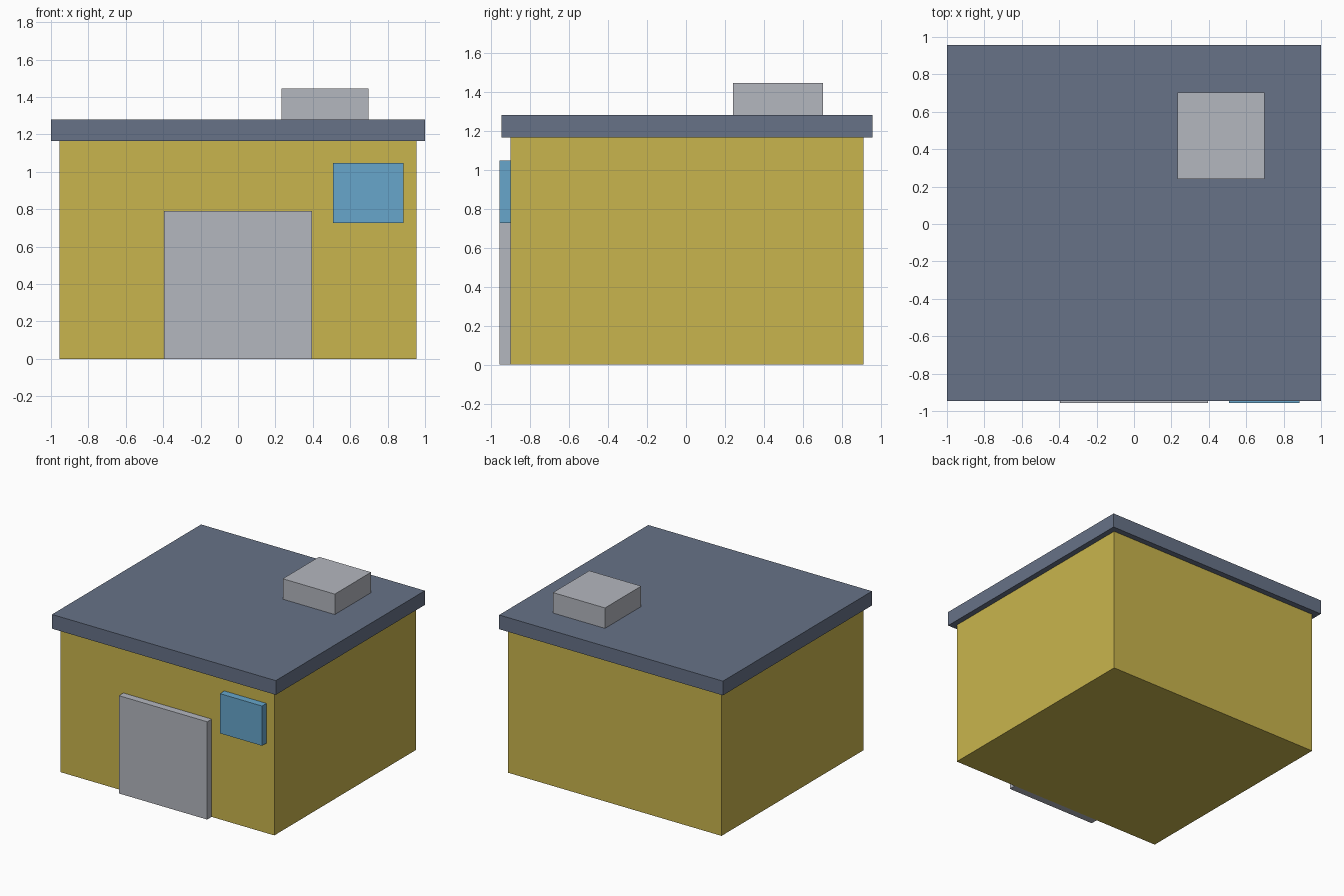
import bpy
import bmesh
from mathutils import Vector

default = bpy.data.objects.get("Cube")
if default:
    bpy.data.objects.remove(default, do_unlink=True)


def linear(c):
    c /= 255
    return c / 12.92 if c <= 0.04045 else ((c + 0.055) / 1.055) ** 2.4


def material(name, *rgb):
    mat = bpy.data.materials.new(name)
    color = [linear(c) for c in rgb] + [1.0]
    mat.use_nodes = True
    mat.diffuse_color = color
    mat.node_tree.nodes["Principled BSDF"].inputs["Base Color"].default_value = color
    return mat


def box(name, low, high, mat):
    """Box spanning two opposite corners."""
    low, high = Vector(low), Vector(high)
    bm = bmesh.new()
    bmesh.ops.create_cube(bm, size=1)
    bmesh.ops.scale(bm, vec=high - low, verts=bm.verts)
    bmesh.ops.translate(bm, vec=(low + high) / 2, verts=bm.verts)
    mesh = bpy.data.meshes.new(name)
    bm.to_mesh(mesh)
    bm.free()
    mesh.materials.append(mat)
    obj = bpy.data.objects.new(name, mesh)
    bpy.context.collection.objects.link(obj)
    return obj


yellow = material("wall yellow", 201, 181, 77)
slate = material("roof slate", 103, 114, 135)
grey = material("light grey", 180, 183, 191)
blue = material("window blue", 103, 166, 203)

wall_top, roof_top = 1.165, 1.28
wall_front, panel_front = -0.9, -0.957

# Main block and overhanging flat roof
box("walls", (-0.955, wall_front, 0), (0.955, 0.91, wall_top), yellow)
box("roof", (-1, -0.946, wall_top), (1, 0.957, roof_top), slate)

# Front panels, set slightly into the wall
box("garage_door", (-0.395, panel_front, 0), (0.395, wall_front + 0.03, 0.79), grey)
box("window", (0.508, panel_front, 0.727), (0.885, wall_front + 0.03, 1.048), blue)

# Rooftop unit
box("roof_vent", (0.232, 0.24, roof_top), (0.697, 0.703, 1.445), grey)
